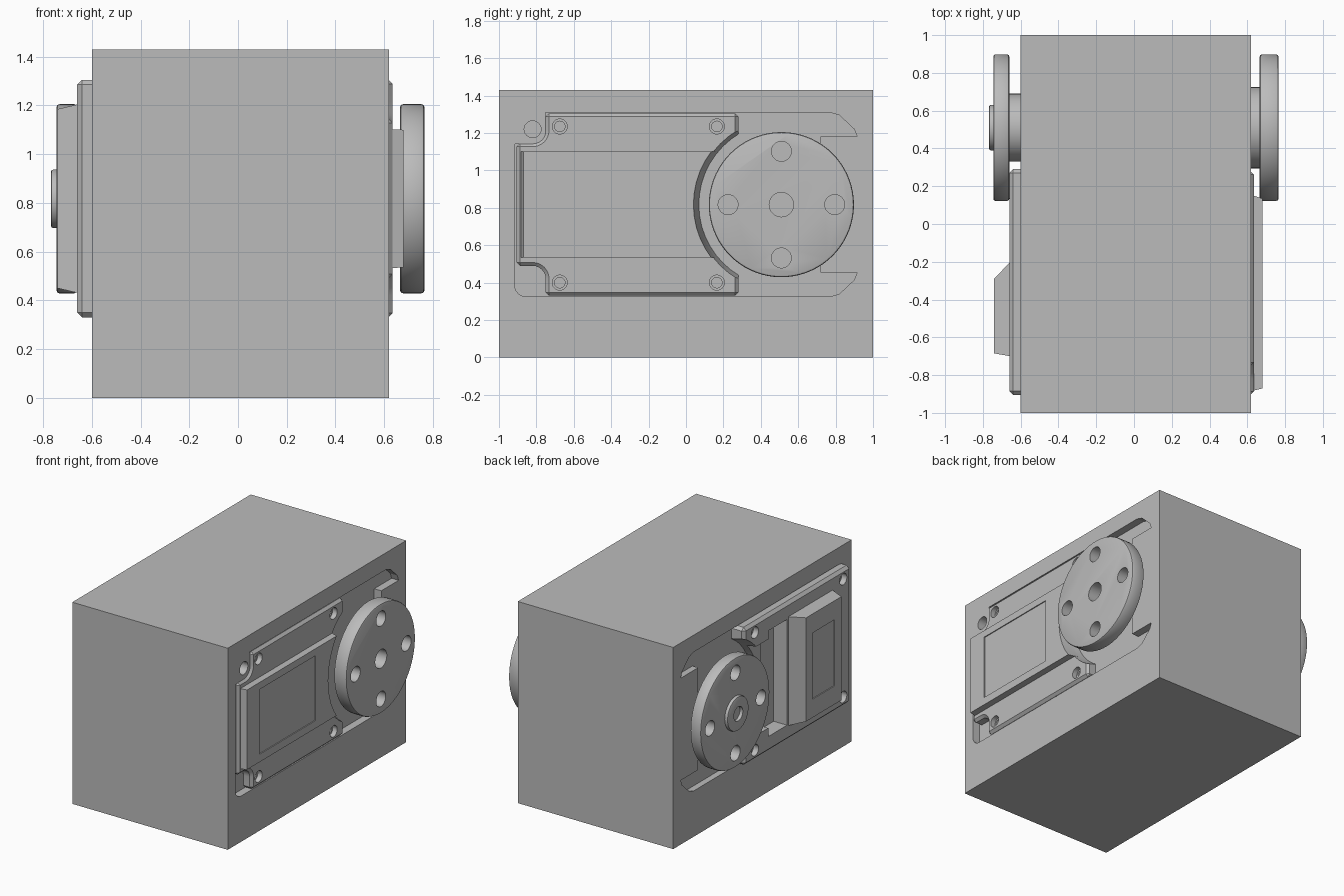
import bpy
from math import cos, sin, pi, radians

cube = bpy.data.objects.get("Cube")
if cube:
    bpy.data.objects.remove(cube, do_unlink=True)

grey = bpy.data.materials.new("light_grey")
grey.use_nodes = True
grey.diffuse_color = (0.5, 0.5, 0.5, 1)
grey.node_tree.nodes["Principled BSDF"].inputs["Base Color"].default_value = (0.5, 0.5, 0.5, 1)

AXIS = (0.51, 0.817)   # horn axis in y, z
SCREW_Z = (0.40, 1.235)


def prism(name, outline, x0, x1, top=None):
    """Extrude a y/z outline along x, ending in the outline top if given."""
    n = len(outline)
    verts = [(x0, y, z) for y, z in outline] + [(x1, y, z) for y, z in top or outline]
    faces = [tuple(range(n)), tuple(range(2 * n - 1, n - 1, -1))]
    faces += [(i, i + n, (i + 1) % n + n, (i + 1) % n) for i in range(n)]
    mesh = bpy.data.meshes.new(name)
    mesh.from_pydata(verts, [], faces)
    mesh.materials.append(grey)
    obj = bpy.data.objects.new(name, mesh)
    bpy.context.collection.objects.link(obj)
    select(obj)
    bpy.ops.object.mode_set(mode='EDIT')
    bpy.ops.mesh.select_all(action='SELECT')
    bpy.ops.mesh.normals_make_consistent(inside=False)
    bpy.ops.object.mode_set(mode='OBJECT')
    return obj


def select(obj):
    bpy.ops.object.select_all(action='DESELECT')
    obj.select_set(True)
    bpy.context.view_layer.objects.active = obj


def rect(y0, y1, z0, z1):
    return [(y0, z0), (y1, z0), (y1, z1), (y0, z1)]


def circle(y, z, r, n=48):
    return [(y + r * cos(2 * pi * i / n), z + r * sin(2 * pi * i / n)) for i in range(n)]


def arc(y, z, r, a0, a1, n=6):
    return [(y + r * cos(radians(a0 + (a1 - a0) * i / n)),
             z + r * sin(radians(a0 + (a1 - a0) * i / n))) for i in range(n + 1)]


def cylinder(name, y, z, r, x0, x1, r1=None):
    return prism(name, circle(y, z, r), x0, x1, circle(y, z, r1) if r1 else None)


def apply(obj, mod):
    select(obj)
    bpy.ops.object.modifier_apply(modifier=mod.name)


def cut(obj, *cutters):
    for c in cutters:
        mod = obj.modifiers.new("cut", 'BOOLEAN')
        mod.operation, mod.object, mod.solver = 'DIFFERENCE', c, 'EXACT'
        apply(obj, mod)
        bpy.data.objects.remove(c, do_unlink=True)


def bevel(obj, width, segments=1):
    mod = obj.modifiers.new("bevel", 'BEVEL')
    mod.width, mod.segments, mod.angle_limit = width, segments, radians(50)
    apply(obj, mod)


def smooth(obj):
    select(obj)
    bpy.ops.object.shade_smooth_by_angle(angle=radians(30))


def pocket_outline(stepped):
    """Pocket with two horn-side fingers; optionally a stepped upper front corner."""
    lower = arc(-0.855, 0.385, 0.06, 270, 180)
    if stepped:
        upper = [(-0.915, 1.14)] + arc(-0.82, 1.21, 0.07, 270, 360) + [(-0.75, 1.31)]
    else:
        upper = arc(-0.855, 1.25, 0.06, 180, 90)
    finger = [(0.77, 1.31), (0.82, 1.295), (0.90, 1.22), (0.915, 1.18), (0.72, 1.18)]
    mirrored = [(y, 1.635 - z) for y, z in reversed(finger)]
    return lower + upper + finger + mirrored


# Block with a pocket on each side
block = prism("main_block", rect(-1, 1, 0, 1.43), -0.60, 0.62)
cut(block,
    prism("cutter", pocket_outline(True), 0.565, 0.8),
    prism("cutter", pocket_outline(False), -0.8, -0.555),
    cylinder("cutter", -0.82, 1.22, 0.045, 0.55, 0.7))

# Left case plate: notched front corners, scooped around the horn
outline = ([(-0.905, 0.49)] + arc(-0.82, 0.42, 0.07, 90, 0) + [(-0.75, 0.33), (0.28, 0.33),
           (0.28, 1.305), (-0.75, 1.305)] + arc(-0.82, 1.215, 0.07, 0, -90) + [(-0.905, 1.145)])
left_plate = prism("left_case_plate", outline, 0.55, 0.635)
bevel(left_plate, 0.018)
cut(left_plate, cylinder("cutter", *AXIS, 0.44, 0.56, 0.7, 0.48))
for y in (-0.675, 0.165):
    for z in SCREW_Z:
        cut(left_plate, cylinder("cutter", y, z, 0.04, 0.60, 0.7),
            cylinder("cutter", y, z, 0.028, 0.565, 0.61))
smooth(left_plate)

# Left raised cover with a shallow label recess
left_cover = prism("left_raised_cover", rect(-0.90, 0.28, 0.53, 1.105), 0.56, 0.68,
                   rect(-0.87, 0.28, 0.535, 1.10))
cut(left_cover, cylinder("cutter", *AXIS, 0.44, 0.55, 0.7, 0.475),
    prism("cutter", rect(-0.73, -0.10, 0.59, 1.05), 0.673, 0.7))
smooth(left_cover)

# Right case plate: scooped arms carry the rear screws, with a deep slot between
right_plate = prism("right_case_plate", rect(-0.905, 0.29, 0.33, 1.305), -0.54, -0.66)
bevel(right_plate, 0.02)
cut(right_plate, cylinder("cutter", *AXIS, 0.45, -0.555, -0.7, 0.48),
    prism("cutter", rect(-0.19, 0.02, 0.44, 1.19), -0.55, -0.7),
    prism("cutter", rect(0.01, 0.4, 0.50, 1.13), -0.60, -0.7))
for y in (-0.82, 0.17):
    for z in SCREW_Z:
        cut(right_plate, cylinder("cutter", y, z, 0.04, -0.62, -0.7),
            cylinder("cutter", y, z, 0.028, -0.56, -0.63))
smooth(right_plate)

# Right raised cover with one sloped side
right_cover = prism("right_raised_cover", rect(-0.70, -0.20, 0.43, 1.205), -0.655, -0.74,
                    rect(-0.685, -0.29, 0.45, 1.185))
cut(right_cover, prism("cutter", rect(-0.61, -0.36, 0.58, 1.05), -0.733, -0.8))

# Horn discs and hubs
for side, sign, hub_r, inner, outer in (("left", 1, 0.215, 0.665, 0.765),
                                        ("right", -1, 0.18, 0.66, 0.745)):
    hub = cylinder(side + "_horn_hub", *AXIS, hub_r, sign * 0.55, sign * (inner + 0.01))
    smooth(hub)
    disc = prism(side + "_horn_disc", circle(*AXIS, 0.388, 72), sign * inner, sign * outer)
    bevel(disc, 0.012, 2)
    for i in range(4):
        y, z = AXIS[0] + 0.285 * cos(i * pi / 2), AXIS[1] + 0.285 * sin(i * pi / 2)
        cut(disc, cylinder("cutter", y, z, 0.053, sign * 0.6, sign * 0.8))
    if sign > 0:
        cut(disc, cylinder("cutter", *AXIS, 0.065, 0.6, 0.8))
    smooth(disc)

# Bored boss on the right horn
boss = cylinder("right_horn_boss", *AXIS, 0.12, -0.70, -0.768)
bevel(boss, 0.01, 2)
cut(boss, cylinder("cutter", *AXIS, 0.05, -0.71, -0.8))
smooth(boss)
